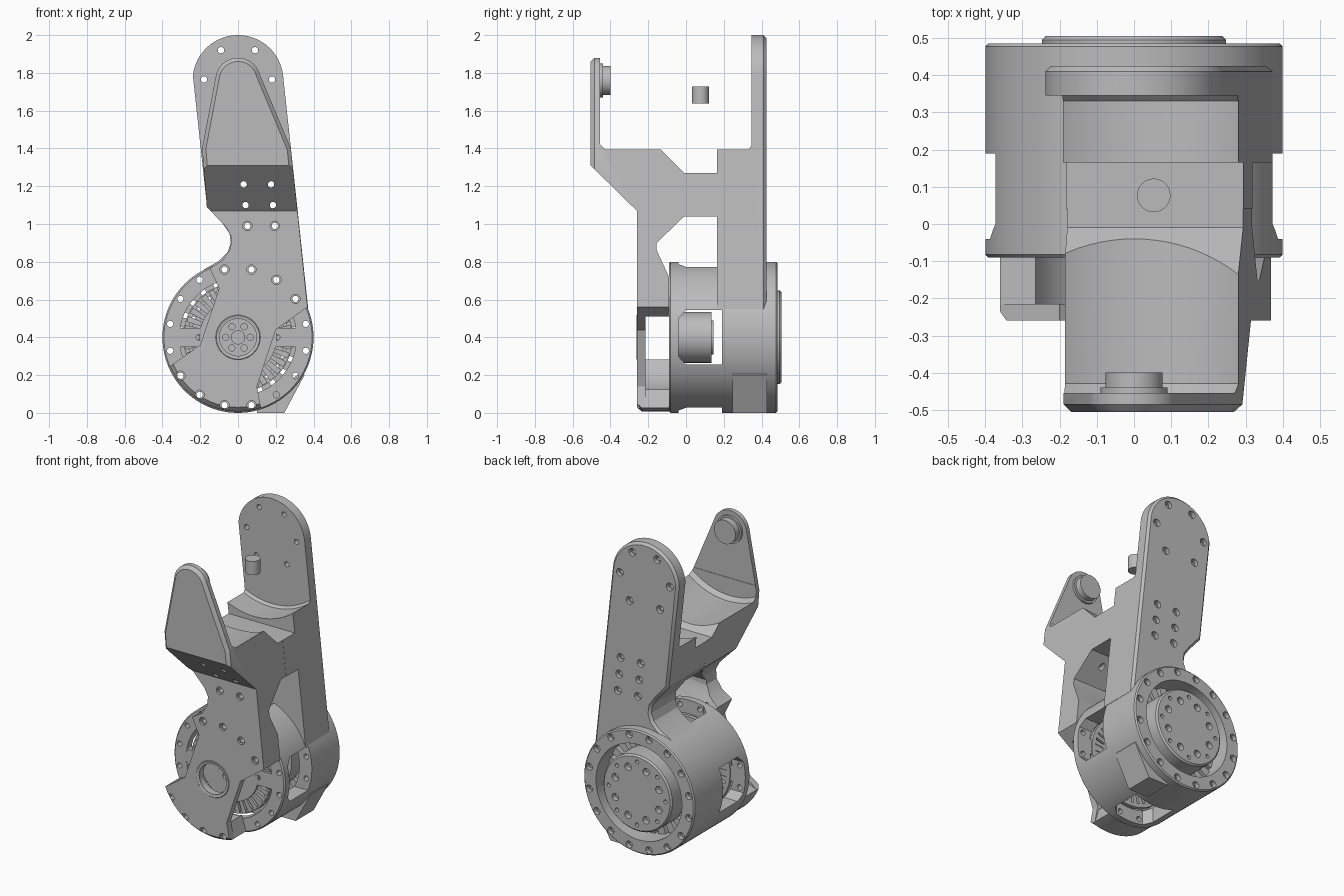
import bpy, bmesh
from math import sin, cos, pi, radians

cube = bpy.data.objects.get("Cube")
if cube:
    bpy.data.objects.remove(cube, do_unlink=True)

grey = bpy.data.materials.new("machined_grey")
grey.use_nodes = True
grey.diffuse_color = (0.5, 0.5, 0.5, 1)
grey.node_tree.nodes["Principled BSDF"].inputs["Base Color"].default_value = grey.diffuse_color

HUB = 0.4     # height of the drum axis
PIVOT = 1.76  # height of the upper pivot axis


def arc(cx, cz, r, a0, a1, n=24):
    return [(cx + r * cos(radians(a0 + (a1 - a0) * i / n)),
             cz + r * sin(radians(a0 + (a1 - a0) * i / n))) for i in range(n + 1)]


def circle(cx, cz, r, n=64):
    return arc(cx, cz, r, 0, 360, n)[:-1]


def finish(name, bm):
    bmesh.ops.recalc_face_normals(bm, faces=bm.faces)
    mesh = bpy.data.meshes.new(name)
    bm.to_mesh(mesh)
    bm.free()
    mesh.materials.append(grey)
    obj = bpy.data.objects.new(name, mesh)
    bpy.context.collection.objects.link(obj)
    return obj


def prism(name, outlines, a, b, axis="y", chamfer=0):
    """Extrude (x, z) outlines along y, or (y, z) outlines along x; chamfer the cap at b."""
    bm = bmesh.new()
    place = (lambda p, d: (p[0], d, p[1])) if axis == "y" else (lambda p, d: (d, p[0], p[1]))
    for pts in outlines:
        near = [bm.verts.new(place(p, a)) for p in pts]
        far = [bm.verts.new(place(p, b)) for p in pts]
        bm.faces.new(near)
        cap = bm.faces.new(far)
        for i in range(len(pts)):
            j = (i + 1) % len(pts)
            bm.faces.new((near[i], near[j], far[j], far[i]))
        if chamfer:
            bmesh.ops.recalc_face_normals(bm, faces=bm.faces)
            bmesh.ops.bevel(bm, geom=list(cap.edges), offset=chamfer, segments=1, affect='EDGES')
    return finish(name, bm)


def lathe(name, profile, steps=96):
    """Revolve a closed (radius, y) profile about the drum axis."""
    bm = bmesh.new()
    rings = [[bm.verts.new((r * cos(2 * pi * s / steps), y, HUB + r * sin(2 * pi * s / steps)))
              for r, y in profile] for s in range(steps)]
    for s in range(steps):
        p, q = rings[s], rings[(s + 1) % steps]
        for i in range(len(profile)):
            j = (i + 1) % len(profile)
            bm.faces.new((p[i], p[j], q[j], q[i]))
    return finish(name, bm)


def boolean(obj, tool, op="DIFFERENCE"):
    mod = obj.modifiers.new("cut", "BOOLEAN")
    mod.object, mod.operation, mod.solver = tool, op, "EXACT"
    bpy.context.view_layer.update()
    bpy.context.view_layer.objects.active = obj
    bpy.ops.object.modifier_apply(modifier="cut")
    bpy.data.objects.remove(tool, do_unlink=True)


def holes(obj, centres, r, y0, y1):
    boolean(obj, prism("hole_cutter", [circle(x, z, r, 12) for x, z in centres], y0, y1))


def bolt_circle(r, n, start):
    return [(r * cos(2 * pi * (i + start) / n), HUB + r * sin(2 * pi * (i + start) / n))
            for i in range(n)]


FLANGE = bolt_circle(0.366, 16, 0.5)
ARM = [(x + 0.01 * k, z) for k, z in enumerate((1.21, 1.1, 0.99)) for x in (0.03, 0.175)]
TOP = [(s * x, z) for s in (-1, 1) for x, z in ((0.09, 1.92), (0.18, 1.765), (0.11, 1.6))]

# Front arm: outline crossed with its side profile
front_outline = (arc(0, PIVOT, 0.12, 15, 165) + [(-0.19, 1.4), (-0.165, 1.09), (-0.06, 0.98),
                 (-0.035, 0.93), (-0.04, 0.87), (-0.08, 0.81), (-0.15, 0.765), (-0.1, 0.66), (-0.2, 0.36)]
                 + arc(0, HUB, 0.392, 203, 288) + [(0.1, 0.14), (0.2, 0.44), (0.368, 0.56), (0.28, 1.4)])
front_arm = prism("front_arm", [front_outline], 0.05, -0.505, chamfer=0.02)
front_side = [(-0.6, 1.95), (-0.6, 1.31), (-0.505, 1.31), (-0.26, 1.07), (-0.26, 0),
              (-0.215, 0), (-0.215, 0.51), (-0.09, 0.51), (-0.09, 0.72), (-0.155, 0.86), (-0.155, 0.9),
              (-0.01, 1.04), (0.04, 1.04), (0.04, 1.27), (-0.01, 1.27), (-0.15, 1.41),
              (-0.43, 1.41), (-0.455, 1.44), (-0.455, 1.95)]
boolean(front_arm, prism("side_cutter", [front_side], -1, 1, "x"), "INTERSECT")
boolean(front_arm, prism("swing_cutter", [circle(0, PIVOT, 0.46, 96)], 0.2, -0.454, chamfer=0.025))
boolean(front_arm, prism("cavity_cutter", [circle(0, HUB, 0.29)], -0.215, 0))
boolean(front_arm, prism("hub_cutter", [circle(0, HUB, 0.098)], -0.4, 0))
rim_cutter = lathe("rim_cutter", [(0.362, -0.27), (0.45, -0.27), (0.45, -0.225), (0.4, -0.225)])
boolean(rim_cutter, prism("half_cutter", [[(-1, 0.5), (1, 0.5), (1, 1), (-1, 1)]], -1, 1))
boolean(front_arm, rim_cutter)
holes(front_arm, FLANGE + ARM, 0.017, -0.6, 0.3)
holes(front_arm, FLANGE + ARM[4:], 0.025, -0.3, -0.245)

# Rear arm with the connecting web
rear_outline = (arc(0, PIVOT, 0.24, 6, 174, 32) + [(-0.165, 1.1), (-0.08, 1.0), (-0.045, 0.95),
                (-0.038, 0.9), (-0.055, 0.85), (-0.1, 0.805), (-0.17, 0.765), (-0.27, 0.69),
                (-0.2, 0.6), (0.3, 0.5), (0.372, 0.55)])
rear_arm = prism("rear_arm", [rear_outline], 0, 0.425, chamfer=0.015)
rear_side = [(0.04, 1.04), (0.165, 1.04), (0.165, 0.4), (0.5, 0.4), (0.5, 2.1), (0.345, 2.1),
             (0.345, 1.43), (0.33, 1.41), (0.165, 1.41), (0.165, 1.27), (0.04, 1.27)]
boolean(rear_arm, prism("side_cutter", [rear_side], -1, 1, "x"), "INTERSECT")
boolean(rear_arm, prism("swing_cutter", [circle(0, PIVOT, 0.46, 96)], -0.1, 0.346, chamfer=0.015))
boolean(rear_arm, prism("drum_cutter", [circle(0, HUB, 0.39, 96)], -0.1, 0.6))
holes(rear_arm, ARM + TOP, 0.017, -0.1, 0.6)
holes(rear_arm, ARM + TOP, 0.025, 0.4, 0.6)

# Spacer wall joining the lower cover to the drum
cover_wall = prism("cover_wall", [arc(0, HUB, 0.392, 203, 288) + arc(0, HUB, 0.29, 288, 204)],
                   -0.216, -0.088)
holes(cover_wall, FLANGE, 0.017, -0.4, 0)

# Drum housing with four windows
drum = lathe("drum_housing", [(0.31, -0.09), (0.392, -0.09), (0.4, -0.082), (0.4, 0.477),
                              (0.392, 0.485), (0.31, 0.485)])
for turn in (0, 1):
    window = prism("window_cutter", [[(-0.04, 0.3), (0, 0.255), (0.19, 0.255), (0.19, 0.545),
                                      (0, 0.545), (-0.04, 0.5)]], -1, 1, "x")
    window.rotation_euler.y = turn * pi / 2
    window.location = (-HUB * turn, 0, HUB * turn)
    boolean(drum, window)
holes(drum, FLANGE, 0.017, -0.2, 0.6)
holes(drum, FLANGE, 0.023, 0.455, 0.6)

# Foot block under the rear of the drum
prism("foot_block", [[(0.1, 0.04), (0.1, 0), (0.245, 0), (0.352, 0.2), (0.34, 0.22)]], 0.245, 0.43)

# Front motor plate, cross bars and hub rings
motor_plate = lathe("motor_plate", [(0.035, -0.088), (0.205, -0.088), (0.205, -0.04), (0.035, -0.04)])
holes(motor_plate, bolt_circle(0.065, 6, 0), 0.017, -0.2, -0.06)
for side in (-1, 1):
    bar = prism("cross_bar", [[(side * x, z) for x, z in
                               ((0.15, 0.35), (0.32, 0.35), (0.32, 0.45), (0.15, 0.45))]], -0.0885, -0.045)
    holes(bar, [(side * 0.205, HUB)], 0.017, -0.2, -0.06)
lathe("hub_collar", [(0.098, -0.258), (0.115, -0.263), (0.12, -0.258), (0.12, -0.215), (0.098, -0.215)])


def teeth(name, r0, r1, count, y0, y1):
    """Evenly spaced radial teeth between two radii."""
    half = 360 / count * 0.32
    prism(name, [arc(0, HUB, r1, a - half, a + half, 2) + arc(0, HUB, r0, a + half, a - half, 2)
                 for a in (360 * i / count for i in range(count))], y0, y1)


teeth("stator_teeth", 0.2, 0.285, 36, -0.075, -0.04)
lathe("stator_rim", [(0.265, -0.065), (0.29, -0.065), (0.29, -0.04), (0.265, -0.04)])
teeth("rotor_spokes", 0.24, 0.32, 24, 0.3, 0.36)

# Motor core seen through the windows
prism("motor_core", [circle(0, HUB, 0.135)], -0.045, 0.135)
prism("motor_cap", [circle(0, HUB, 0.09)], 0.13, 0.145)

# Output rotor at the rear
rotor = prism("output_rotor", [circle(0, HUB, 0.248, 96)], 0.2, 0.505, chamfer=0.01)
holes(rotor, bolt_circle(0.17, 8, 0.5), 0.024, 0.47, 0.6)
holes(rotor, bolt_circle(0.205, 8, 0), 0.013, 0.47, 0.6)

# Pivot pin on the front arm and the loose dowel
prism("pivot_flange", [circle(0, PIVOT, 0.09)], -0.46, -0.44)
prism("pivot_pin", [circle(0, PIVOT, 0.077)], -0.45, -0.4)
bpy.ops.mesh.primitive_cylinder_add(vertices=48, radius=0.045, depth=0.09, location=(0.053, 0.077, 1.682))
dowel = bpy.context.object
dowel.name = "dowel"
dowel.data.materials.append(grey)

# Smooth round surfaces while keeping machined edges
bpy.ops.object.select_all(action="DESELECT")
for obj in bpy.context.scene.objects:
    if obj.type == "MESH" and grey.name in obj.data.materials:
        obj.select_set(True)
bpy.ops.object.shade_smooth_by_angle(angle=radians(25))
